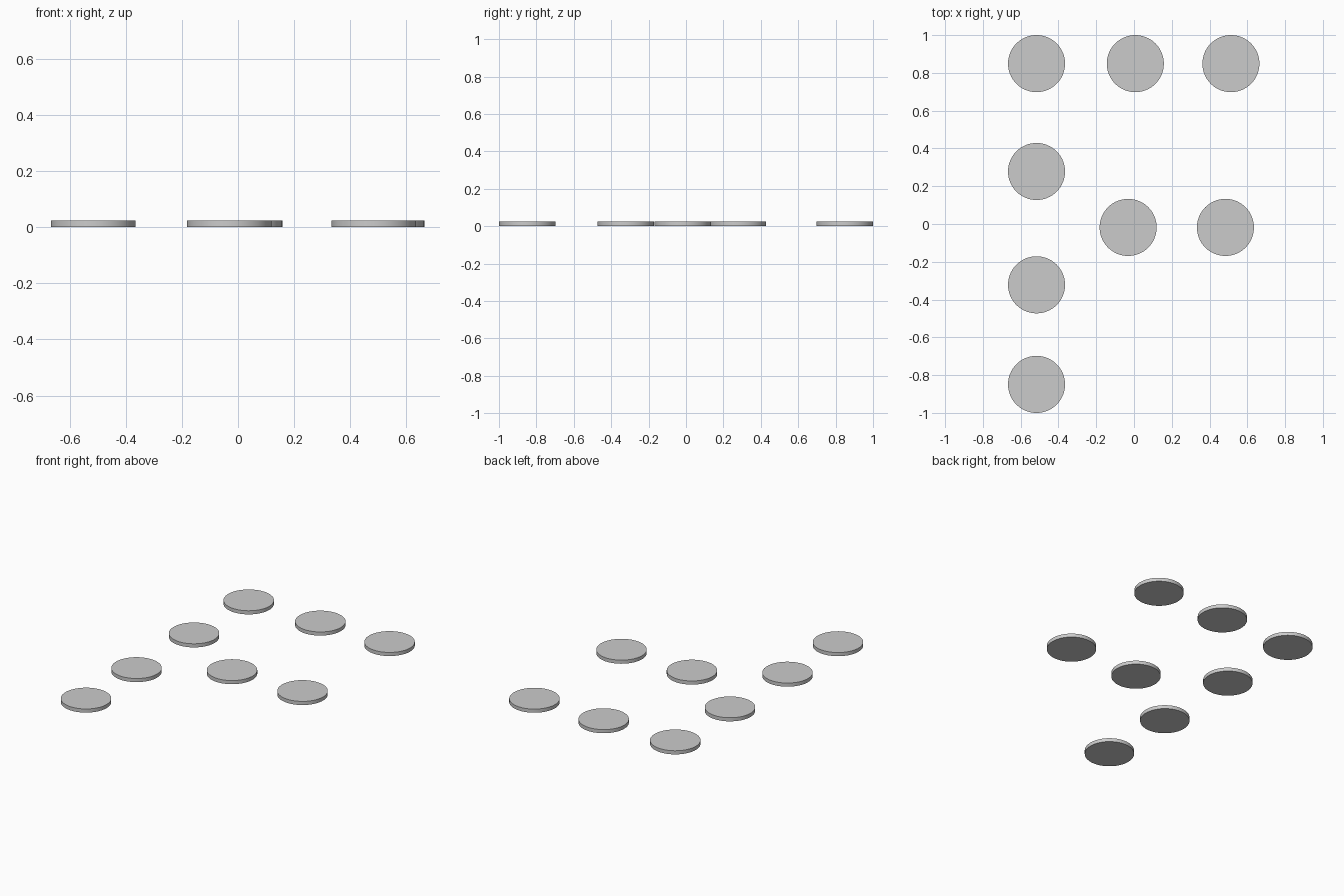
import bpy

if "Cube" in bpy.data.objects:
    bpy.data.objects.remove(bpy.data.objects["Cube"])

RADIUS, THICK = 0.151, 0.024


def disc(name, x, y):
    bpy.ops.mesh.primitive_cylinder_add(vertices=64, radius=RADIUS, depth=THICK,
                                        location=(x, y, THICK / 2))
    ob = bpy.context.object
    ob.name = name
    bpy.ops.object.shade_smooth_by_angle()


# left column of discs
for i, y in enumerate((-0.849, -0.322, 0.278)):
    disc(f"column_disc_{i + 1}", -0.516, y)

# back row of discs
for i, x in enumerate((-0.516, 0.007, 0.513)):
    disc(f"back_row_disc_{i + 1}", x, 0.849)

# middle row of discs
for i, x in enumerate((-0.031, 0.484)):
    disc(f"middle_row_disc_{i + 1}", x, -0.018)
